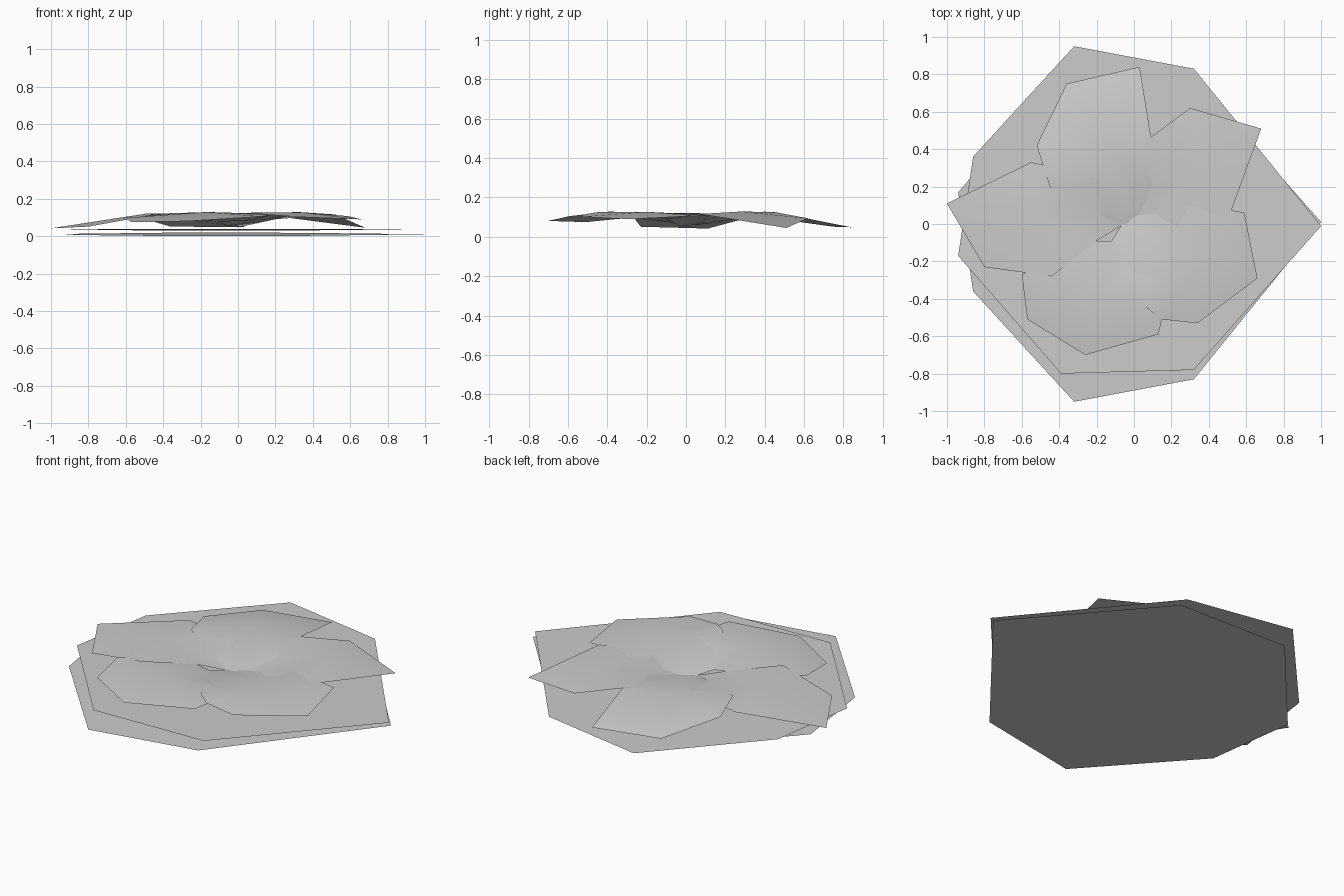
import bpy
from math import hypot

cube = bpy.data.objects.get("Cube")
if cube:
    bpy.data.objects.remove(cube)


def material(name, value):
    mat = bpy.data.materials.new(name)
    mat.use_nodes = True
    colour = (value, value, value, 1)
    mat.diffuse_color = colour
    mat.node_tree.nodes["Principled BSDF"].inputs["Base Color"].default_value = colour
    return mat


grey = material("pale_grey", 0.6)


def sheet(name, verts, faces, smooth=False):
    mesh = bpy.data.meshes.new(name)
    mesh.from_pydata(verts, [], faces)
    mesh.materials.append(grey)
    for poly in mesh.polygons:
        poly.use_smooth = smooth
    obj = bpy.data.objects.new(name, mesh)
    bpy.context.collection.objects.link(obj)
    return obj


# Height of the flower above the ground, by distance from its centre
PROFILE = [(0, .045), (.42, .13), (.72, .09), (.85, .045), (1.1, .04)]


def height(x, y):
    r = hypot(x, y)
    for (r0, z0), (r1, z1) in zip(PROFILE, PROFILE[1:]):
        if r <= r1:
            return z0 + (z1 - z0) * (r - r0) / (r1 - r0)


# Two thin leaf pads, one the mirror of the other, slightly tilted
PAD = [(-.86, .36), (-.94, -.17), (-.39, -.80), (.32, -.78),
       (1, -.01), (.32, .83), (-.32, .95)]


def pad(name, side, level, tilt):
    verts = [(x, side * y, level + tilt * side * y) for x, y in PAD][::side]
    return sheet(name, verts, [tuple(range(len(verts)))])


pad("lower_leaf", -1, .01, .0105)
pad("upper_leaf", 1, .035, -.005)


# Arched petals: a raised crown fanned out to an angular rim
def petal(name, crown, rim):
    points = [crown] + rim
    verts = [(x, y, height(x, y)) for x, y in points]
    count = len(rim)
    faces = [(0, i + 1, (i + 1) % count + 1) for i in range(count)]
    return sheet(name, verts, faces, True)


petal("back_petal", (-.18, .4),
      [(.02, -.02), (.12, .2), (.09, .47), (.03, .84), (-.36, .75),
       (-.52, .42), (-.45, .2), (-.13, .02)])
petal("right_petal", (-.48, .03),
      [(-.02, .02), (-.2, .25), (-.55, .33), (-1, .11), (-.8, -.23),
       (-.44, -.28), (-.2, -.09)])
petal("back_left_petal", (.33, .28),
      [(.2, -.1), (.52, .07), (.68, .51), (.3, .62), (.07, .45),
       (-.02, .1), (.03, -.03)])
petal("front_left_petal", (.35, -.2),
      [(-.05, .02), (-.12, -.09), (.07, -.45), (.15, -.51), (.34, -.53),
       (.66, -.29), (.59, .06), (.3, .12), (.1, .08)])
petal("front_right_petal", (-.17, -.38),
      [(.07, -.19), (-.12, -.09), (-.2, -.09), (-.6, -.27), (-.57, -.51),
       (-.26, -.7), (.13, -.59), (.2, -.3)])
